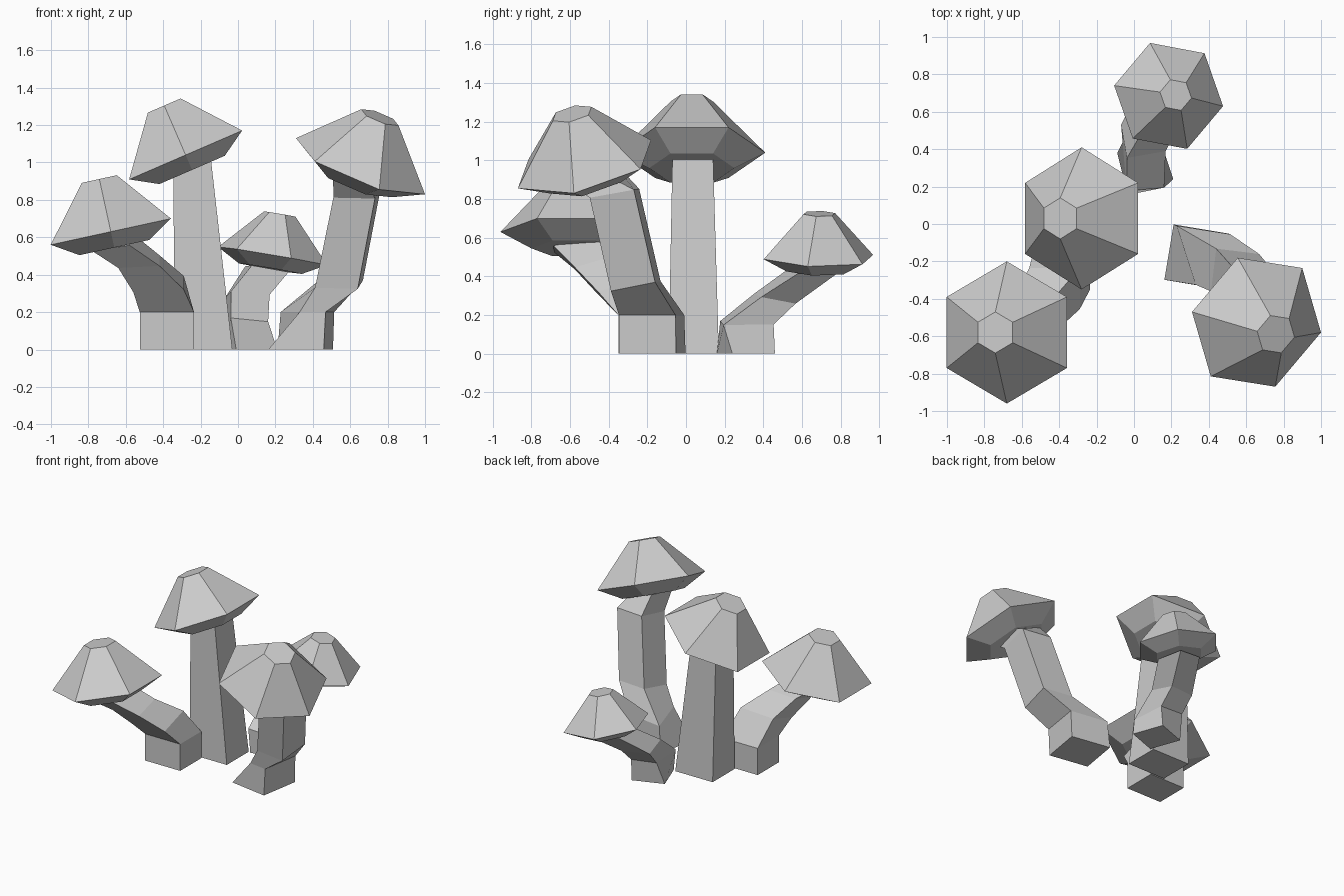
import bpy
from math import sin, cos, radians, pi
from mathutils import Vector

if "Cube" in bpy.data.objects:
    bpy.data.objects.remove(bpy.data.objects["Cube"])


def loft(name, rings):
    """Skin equal-sized rings (counter-clockwise from above, bottom first) into a closed solid."""
    n = len(rings[0])
    verts = [p for ring in rings for p in ring]
    faces = [tuple(reversed(range(n))), tuple(range(len(verts) - n, len(verts)))]
    for r in range(len(rings) - 1):
        for i in range(n):
            j = (i + 1) % n
            faces.append((r * n + i, r * n + j, r * n + n + j, r * n + n + i))
    mesh = bpy.data.meshes.new(name)
    mesh.from_pydata(verts, [], faces)
    mesh.update()
    obj = bpy.data.objects.new(name, mesh)
    bpy.context.collection.objects.link(obj)
    return obj


def section(x, y, z, w, d, yaw=0, gx=0, gy=0, pinch=0):
    """Square stem section: centre, half sizes, yaw, slope in x and y, front-left pinch."""
    c, s = cos(radians(yaw)), sin(radians(yaw))
    ring = []
    for u, v in ((-w + pinch, -d), (w, -d), (w, d), (-w, d)):
        dx, dy = u * c - v * s, u * s + v * c
        ring.append((x + dx, y + dy, z + gx * dx + gy * dy))
    return ring


def cap(name, centre, normal, corner, scale=1.0):
    """Six-sided cap: underside, rim and flat crown, tilted along normal."""
    o, n = Vector(centre), Vector(normal).normalized()
    a = Vector(corner)
    a = (a - n * a.dot(n)).normalized()
    b = n.cross(a)
    rings = []
    for radius, height in ((0.22, -0.087), (0.38, 0), (0.11, 0.288)):
        rings.append([o + scale * (n * height + radius * (a * cos(k * pi / 3) + b * sin(k * pi / 3)))
                      for k in range(6)])
    return loft(name, rings)


# Stems
stems = {
    "tall_stem": [(-.185, .04, 0, .155, .13), (-.245, .035, .98, .10, .105, 0, .4)],
    "left_stem": [(-.38, -.225, 0, .145, .125), (-.38, -.225, .2, .145, .125),
                  (-.425, -.345, .35, .135, .11, 0, .05, .33),
                  (-.53, -.48, .47, .11, .095, 0, .05, .3),
                  (-.68, -.59, .58, .10, .095, 0, .15, .4)],
    "right_stem": [(.335, -.175, 0, .15, .15, -9.5),
                   (.348, -.178, .2, .145, .148, -9, 0, 0, .15),
                   (.54, -.26, .35, .115, .115, -7, 0, .2),
                   (.635, -.37, .83, .112, .115, -7, 0, .18),
                   (.62, -.48, .93, .10, .10, -7, -.35, .25)],
    "back_stem": [(.06, .31, 0, .117, .117, 20),
                  (.05, .315, .16, .10, .13, 5, -.1, 0),
                  (.05, .46, .285, .105, .09, 10, -.05, -.2),
                  (.155, .66, .43, .10, .10, 10, -.17, -.05)],
}
for name, sections in stems.items():
    loft(name, [section(*s) for s in sections])

# Caps
cap("tall_cap", (-.28, .03, 1.04), (-.397, 0, .918), (0, 1, 0))
cap("left_cap", (-.68, -.58, .63), (-.213, 0, .977), (0, 1, 0))
cap("right_cap", (.655, -.525, .98), (.396, -.246, 1), (.345, -.055, -.15))
cap("back_cap", (.185, .685, .50), (.17, .02, 1), (.29, -.055, -.05), 0.79)
